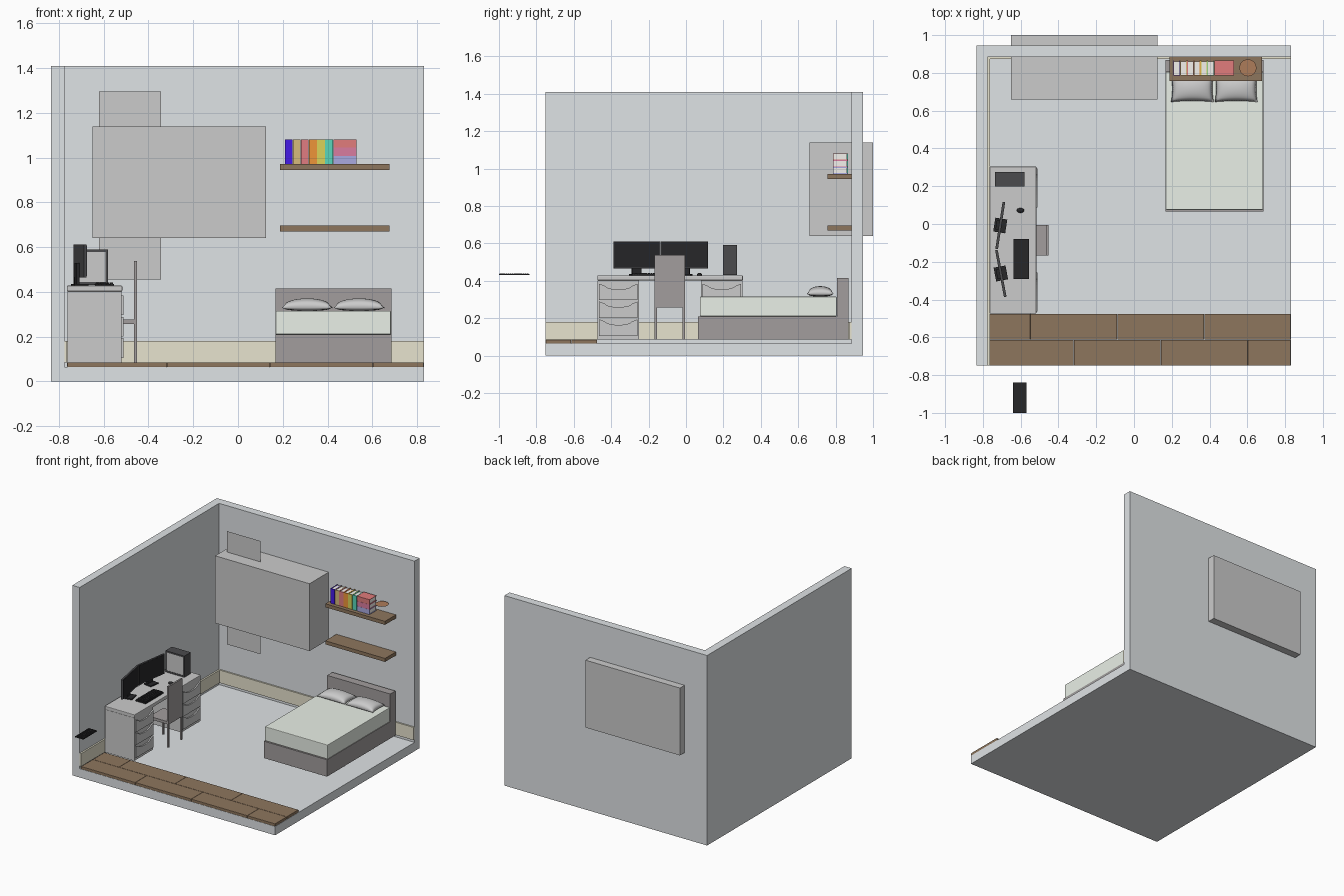
import bpy, bmesh, math
from mathutils import Matrix, Vector

if "Cube" in bpy.data.objects:
    bpy.data.objects.remove(bpy.data.objects["Cube"])


def mat(name, r, g, b):
    m = bpy.data.materials.new(name)
    m.diffuse_color = (r, g, b, 1)
    m.use_nodes = True
    m.node_tree.nodes["Principled BSDF"].inputs["Base Color"].default_value = m.diffuse_color
    return m


WALL = mat("wall_paint", .74, .77, .79)
WOOD = mat("wood", .27, .18, .11)
CREAM = mat("cream", .80, .77, .62)
SHEET = mat("sheet", .82, .87, .80)
BLACK = mat("black", .02, .02, .022)
DARK = mat("dark_grey", .07, .07, .075)
GREY = mat("bed_grey", .36, .34, .34)
PAPER = mat("paper", .9, .88, .84)
CLAY = mat("clay", .42, .2, .1)


def finish(name, bm, m=None, loc=(0, 0, 0), rz=0):
    bmesh.ops.recalc_face_normals(bm, faces=bm.faces[:])
    me = bpy.data.meshes.new(name)
    bm.to_mesh(me)
    bm.free()
    ob = bpy.data.objects.new(name, me)
    bpy.context.collection.objects.link(ob)
    ob.location, ob.rotation_euler = loc, (0, 0, rz)
    if m:
        me.materials.append(m)
    return ob


def boxes(name, spans, m=None, loc=(0, 0, 0), rz=0, bevel=0):
    """One object made of boxes, each given as (x0, x1, y0, y1, z0, z1)."""
    bm = bmesh.new()
    for x0, x1, y0, y1, z0, z1 in spans:
        c = Vector(((x0 + x1) / 2, (y0 + y1) / 2, (z0 + z1) / 2))
        s = Matrix.Diagonal((x1 - x0, y1 - y0, z1 - z0, 1))
        bmesh.ops.create_cube(bm, size=1, matrix=Matrix.Translation(c) @ s)
    ob = finish(name, bm, m, loc, rz)
    if bevel:
        b = ob.modifiers.new("bevel", 'BEVEL')
        b.width, b.segments = bevel, 2
    return ob


# Room shell: a block with the interior and the window opening cut away
room = boxes("room_shell", [(-.835, .83, -.75, .945, 0, 1.41)], WALL)
cutters = [boxes("interior_cutter", [(-.775, 2, -2, .885, .065, 2)]),
           boxes("opening_cutter", [(-.65, .125, .66, 1.0, .64, 1.14)])]
for c in cutters:
    c.hide_render = True
    mod = room.modifiers.new("cut", 'BOOLEAN')
    mod.operation, mod.object, mod.solver = 'DIFFERENCE', c, 'EXACT'
bpy.context.view_layer.objects.active = room
for mod in list(room.modifiers):
    bpy.ops.object.modifier_apply(modifier=mod.name)
for c in cutters:
    bpy.data.objects.remove(c)

# Window block and the upright pane crossing it
boxes("window_block", [(-.65, .125, .66, 1.0, .64, 1.14)])
bm = bmesh.new()
bm.faces.new([bm.verts.new(p) for p in ((-.62, .755, .455), (-.345, .755, .455),
                                        (-.345, .755, 1.295), (-.62, .755, 1.295))])
finish("window_pane", bm)

# Skirting boards
boxes("skirting_left", [(-.775, -.763, -.75, .885, .085, .18)], CREAM)
boxes("skirting_back", [(-.763, .83, .874, .885, .085, .18)], CREAM)

# Two rows of floor planks
for row, (y, xs) in enumerate(((-.75, (-.763, -.318, .142, .602, .83)),
                               (-.612, (-.763, -.548, -.088, .372, .83)))):
    for i in range(4):
        boxes(f"plank_{row}_{i}", [(xs[i], xs[i + 1] - .001, y, y + .136, .065, .085)],
              WOOD, bevel=.002)

# Bed
boxes("bed_base", [(.167, .685, .065, .807, .085, .21)], GREY)
boxes("headboard", [(.167, .685, .807, .868, .085, .415)], GREY)
boxes("mattress", [(.168, .683, .075, .806, .21, .315)], SHEET, bevel=.004)


def pillow(name, cx, cy, hx, hy, z):
    bm = bmesh.new()
    for up in (.042, -.014):
        g = bmesh.ops.create_grid(bm, x_segments=18, y_segments=14, size=1)
        for v in g["verts"]:
            u, w = v.co.x, v.co.y
            puff = max(0, (1 - u * u) * (1 - w * w)) ** .4
            v.co = (cx + hx * u * (1 - .06 * (1 - w * w)),
                    cy + hy * w * (1 - .08 * (1 - u * u)), z + up * puff)
    bmesh.ops.remove_doubles(bm, verts=bm.verts[:], dist=1e-5)
    for f in bm.faces:
        f.smooth = True
    finish(name, bm)


pillow("pillow_left", .309, .718, .113, .072, .329)
pillow("pillow_right", .541, .718, .113, .072, .329)

# Shelves
boxes("upper_shelf", [(.187, .677, .757, .885, .945, .971)], WOOD)
boxes("lower_shelf", [(.187, .677, .757, .885, .670, .696)], WOOD)

# Books: two covers and a spine around a block of pages
COLORS = [(.06, .01, .8), (.68, .5, .2), (.75, .2, .22), (.85, .3, .04), (.7, .65, .1), (.1, .68, .5)]
T, Y0, Y1 = .004, .785, .866
for i, col in enumerate(COLORS):
    x0, z0, z1 = .209 + i * .036, .971, 1.08
    x1 = x0 + .035
    boxes(f"book_{i}", [(x0, x0 + T, Y0 + T, Y1, z0, z1), (x1 - T, x1, Y0 + T, Y1, z0, z1),
                        (x0, x1, Y0, Y0 + T, z0, z1)], mat(f"book_cover_{i}", *col))
    boxes(f"book_pages_{i}", [(x0 + T, x1 - T, Y0 + T, Y1 - .005, z0 + .003, z1 - .004)], PAPER)
for i, col in enumerate([(.4, .4, .75), (.7, .2, .35), (.75, .2, .2)]):
    x0, x1, z0 = .427, .53, .971 + i * .037
    z1 = z0 + .0365
    boxes(f"stacked_book_{i}", [(x0, x1, Y0 + T, Y1, z0, z0 + T), (x0, x1, Y0 + T, Y1, z1 - T, z1),
                                (x0, x1, Y0, Y0 + T, z0, z1)], mat(f"stack_cover_{i}", *col))
    boxes(f"stacked_pages_{i}", [(x0 + .003, x1 - .003, Y0 + T, Y1 - .005, z0 + T, z1 - T)], PAPER)

# Flat disc hovering over the shelf
bm = bmesh.new()
bmesh.ops.create_circle(bm, cap_ends=True, segments=32, radius=.045,
                        matrix=Matrix.Translation((.603, .827, 1.054)))
finish("disc", bm, CLAY)

# Desk
boxes("desk_top", [(-.764, -.517, -.474, .304, .402, .428)], bevel=.004)


def drawer(name, y0, y1, z0, z1):
    """Drawer front with a scooped finger pull in its top edge."""
    c = (y0 + y1) / 2
    pts = [(y0, z0), (y1, z0), (y1, z1)]
    pts += [(c + .075 * math.cos(a), z1 - .03 * math.sin(a) ** .7)
            for a in (math.pi * k / 12 for k in range(1, 12))]
    pts.append((y0, z1))
    bm = bmesh.new()
    f = bm.faces.new([bm.verts.new((-.521, y, z)) for y, z in pts])
    e = bmesh.ops.extrude_face_region(bm, geom=[f])["geom"]
    bmesh.ops.translate(bm, vec=(.009, 0, 0), verts=[v for v in e if isinstance(v, bmesh.types.BMVert)])
    finish(name, bm)


for side, y0 in (("left", -.472), ("right", .08)):
    y1 = y0 + .222
    boxes(f"desk_cabinet_{side}", [(-.762, -.521, y0, y1, .085, .402)])
    for k in range(3):
        z = .106 + k * .095
        drawer(f"drawer_{side}_{k}", y0 + .008, y1 - .008, z, z + .088)

# Chair
boxes("chair_back", [(-.464, -.452, -.168, -.006, .262, .538)], GREY)
boxes("chair_seat", [(-.61, -.452, -.168, -.006, .256, .276)], GREY)
boxes("chair_legs", [(x, x + .012, y, y + .012, .085, .258)
                     for x in (-.464, -.61) for y in (-.168, -.018)], GREY)

# Angled monitors on stands
for n, (x, y, r) in enumerate(((-.705, -.262, .186), (-.708, -.008, -.153))):
    at = dict(loc=(x, y, 0), rz=r)
    boxes(f"monitor_{n}", [(-.007, .006, -.126, .126, .465, .611)], DARK, **at)
    boxes(f"monitor_screen_{n}", [(.006, .007, -.122, .122, .471, .607)], BLACK, **at)
    boxes(f"monitor_stand_{n}", [(-.032, .032, -.037, .037, .428, .436),
                                 (-.022, -.007, -.025, .025, .436, .53)], BLACK, **at)

# Computer tower: open frame with a side panel
X0, X1, A, B, Z0, Z1, W = -.735, -.58, .199, .274, .432, .59, .012
boxes("tower_frame", [(X0, X1, A, B, Z0, Z0 + W), (X0, X1, A, B, Z1 - W, Z1),
                      (X0, X0 + W, A, B, Z0 + W, Z1 - W), (X1 - W, X1, A, B, Z0 + W, Z1 - W),
                      (X0 + W, X1 - W, B - .006, B, Z0 + W, Z1 - W)], DARK)
boxes("tower_side_panel", [(X0 + W, X1 - W, A + .002, A + .006, Z0 + W, Z1 - W)])


# Keyboards: a slab with a grid of keys
def keyboard(name, x0, x1, y0, y1, z, h):
    boxes(name, [(x0, x1, y0, y1, z, z + h * .6)], BLACK)
    dx, dy = (x1 - x0 - .006) / 5, (y1 - y0 - .006) / 15
    boxes(name + "_keys", [(x0 + .003 + dx * (i + .08), x0 + .003 + dx * (i + .92),
                            y0 + .003 + dy * (j + .08), y0 + .003 + dy * (j + .92),
                            z + h * .6, z + h) for i in range(5) for j in range(15)], BLACK)


keyboard("desk_keyboard", -.638, -.555, -.29, -.08, .428, .014)
keyboard("loose_keyboard", -.64, -.57, -1.0, -.838, .431, .008)

# Mouse
bm = bmesh.new()
bmesh.ops.create_uvsphere(bm, u_segments=16, v_segments=10, radius=1,
                          matrix=Matrix.Translation((-.601, .072, .432)) @ Matrix.Diagonal((.02, .013, .011, 1)))
for f in bm.faces:
    f.smooth = True
finish("mouse", bm, BLACK)
